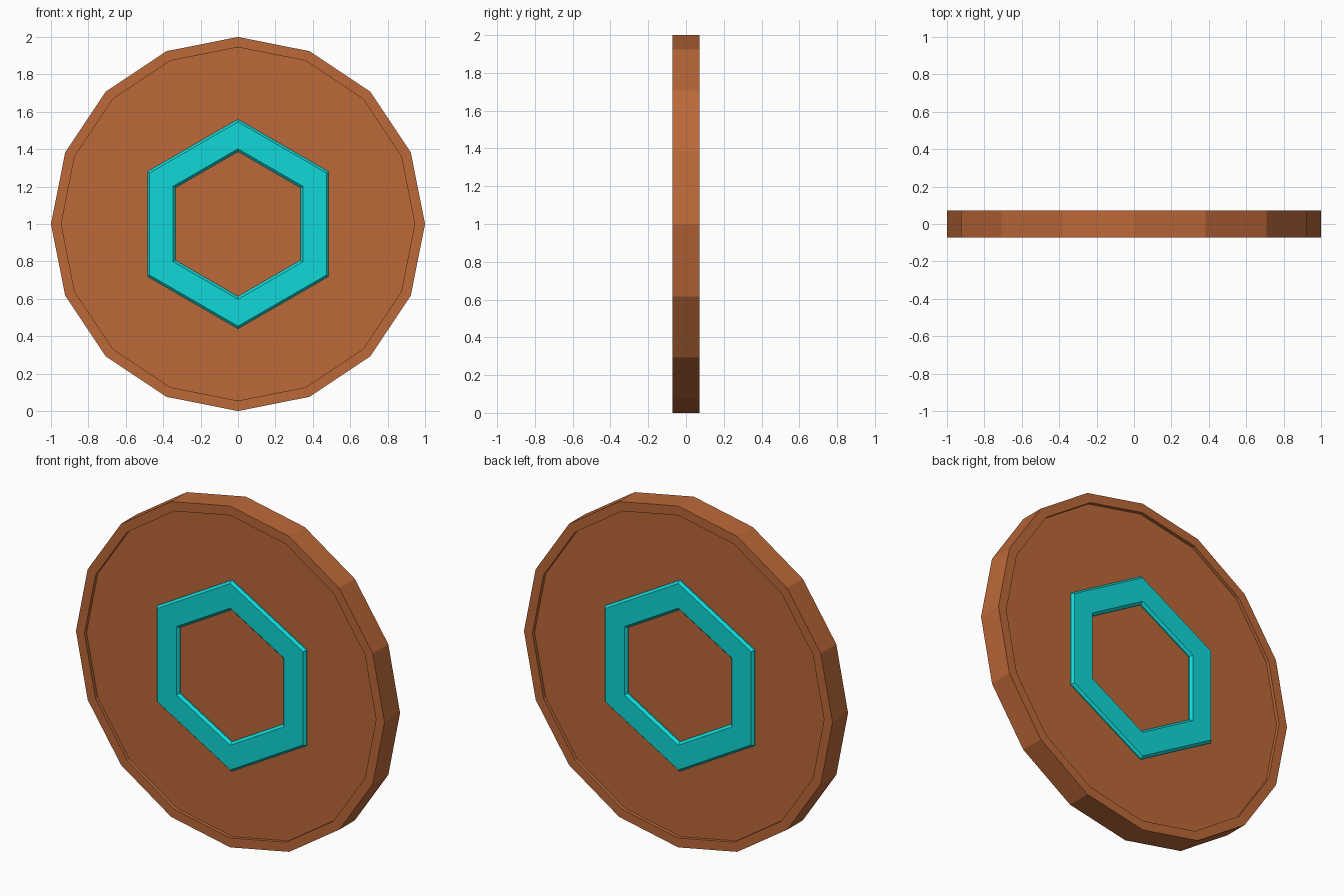
import bpy, bmesh, math

if "Cube" in bpy.data.objects:
    bpy.data.objects.remove(bpy.data.objects["Cube"])


def material(name, color):
    m = bpy.data.materials.new(name)
    m.diffuse_color = color
    m.use_nodes = True
    m.node_tree.nodes["Principled BSDF"].inputs["Base Color"].default_value = m.diffuse_color
    return m


def lathe(name, sides, start, profile, mat, closed):
    """Spin (radius, y) points around the y axis through z = 1 with flat sides."""
    bm = bmesh.new()
    loops = []
    for r, y in profile:
        angles = [start + 2 * math.pi * k / sides for k in range(sides)]
        loops.append([bm.verts.new((r * math.cos(a), y, 1 + r * math.sin(a))) for a in angles])
    pairs = list(zip(loops, loops[1:]))
    if closed:
        pairs.append((loops[-1], loops[0]))
    else:
        bm.faces.new(loops[0])
        bm.faces.new(loops[-1])
    for a, b in pairs:
        for k in range(sides):
            n = (k + 1) % sides
            bm.faces.new((a[k], a[n], b[n], b[k]))
    bmesh.ops.recalc_face_normals(bm, faces=bm.faces[:])
    mesh = bpy.data.meshes.new(name)
    bm.to_mesh(mesh)
    bm.free()
    mesh.materials.append(mat)
    ob = bpy.data.objects.new(name, mesh)
    bpy.context.collection.objects.link(ob)
    return ob


copper = material("copper", (0.5, 0.14, 0.04, 1))
cyan = material("cyan", (0.005, 0.68, 0.68, 1))

# Sixteen-sided disc with a raised rim on both faces
T, FACE = 0.072, 0.052
lathe("coin_disc", 16, 0,
      [(0.945, -FACE), (0.945, -T), (1, -T), (1, T), (0.945, T), (0.945, FACE)],
      copper, False)

# Bevelled hexagonal rings, one on each face
for name, s in (("front_hexagon_ring", -1), ("back_hexagon_ring", 1)):
    lathe(name, 6, math.pi / 6,
          [(0.56, s * 0.045), (0.56, s * 0.058), (0.546, s * T),
           (0.402, s * T), (0.387, s * 0.058), (0.387, s * 0.045)],
          cyan, True)
